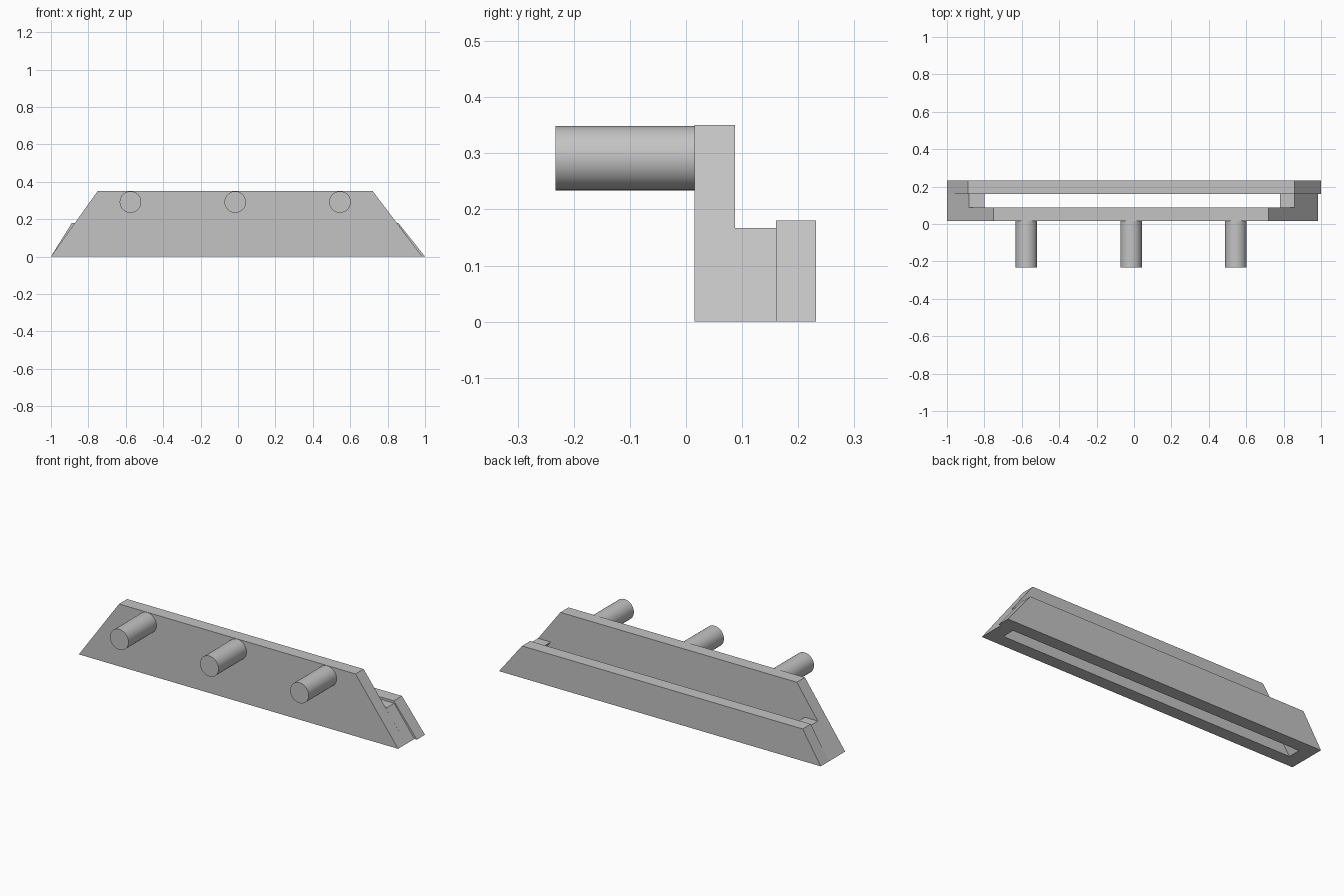
import bpy, math

if "Cube" in bpy.data.objects:
    bpy.data.objects.remove(bpy.data.objects["Cube"])

grey = bpy.data.materials.new("light grey")
grey.diffuse_color = (0.55, 0.55, 0.55, 1)
grey.use_nodes = True
grey.node_tree.nodes["Principled BSDF"].inputs["Base Color"].default_value = grey.diffuse_color


def prism(name, profile, y0, y1):
    """Extrude an x-z outline from y0 to y1."""
    n = len(profile)
    verts = [(x, y, z) for y in (y0, y1) for x, z in profile]
    faces = [tuple(range(n)), tuple(reversed(range(n, 2 * n)))]
    faces += [(i, i + n, (i + 1) % n + n, (i + 1) % n) for i in range(n)]
    mesh = bpy.data.meshes.new(name)
    mesh.from_pydata(verts, [], faces)
    mesh.materials.append(grey)
    obj = bpy.data.objects.new(name, mesh)
    bpy.context.collection.objects.link(obj)


# Tall front plate and low back lip
prism("front_plate", [(-1, 0), (0.985, 0), (0.72, 0.35), (-0.75, 0.35)], 0.015, 0.087)
prism("back_lip", [(-1, 0), (1, 0), (0.857, 0.18), (-0.888, 0.18)], 0.16, 0.232)

# Slanted end spacers leaving an open slot between the plates
prism("left_spacer", [(-1, 0), (-0.92, 0), (-0.8, 0.167), (-0.881, 0.167)], 0.087, 0.16)
prism("right_spacer", [(0.907, 0), (0.985, 0), (0.859, 0.167), (0.78, 0.167)], 0.087, 0.16)

# Round mounting pegs
for i, x in enumerate((-0.575, -0.015, 0.545)):
    bpy.ops.mesh.primitive_cylinder_add(
        vertices=48, radius=0.0575, depth=0.248,
        location=(x, -0.109, 0.2915), rotation=(math.pi / 2, 0, 0))
    peg = bpy.context.object
    peg.name = f"peg_{i + 1}"
    peg.data.materials.append(grey)
    bpy.ops.object.shade_smooth_by_angle(angle=math.radians(30))
